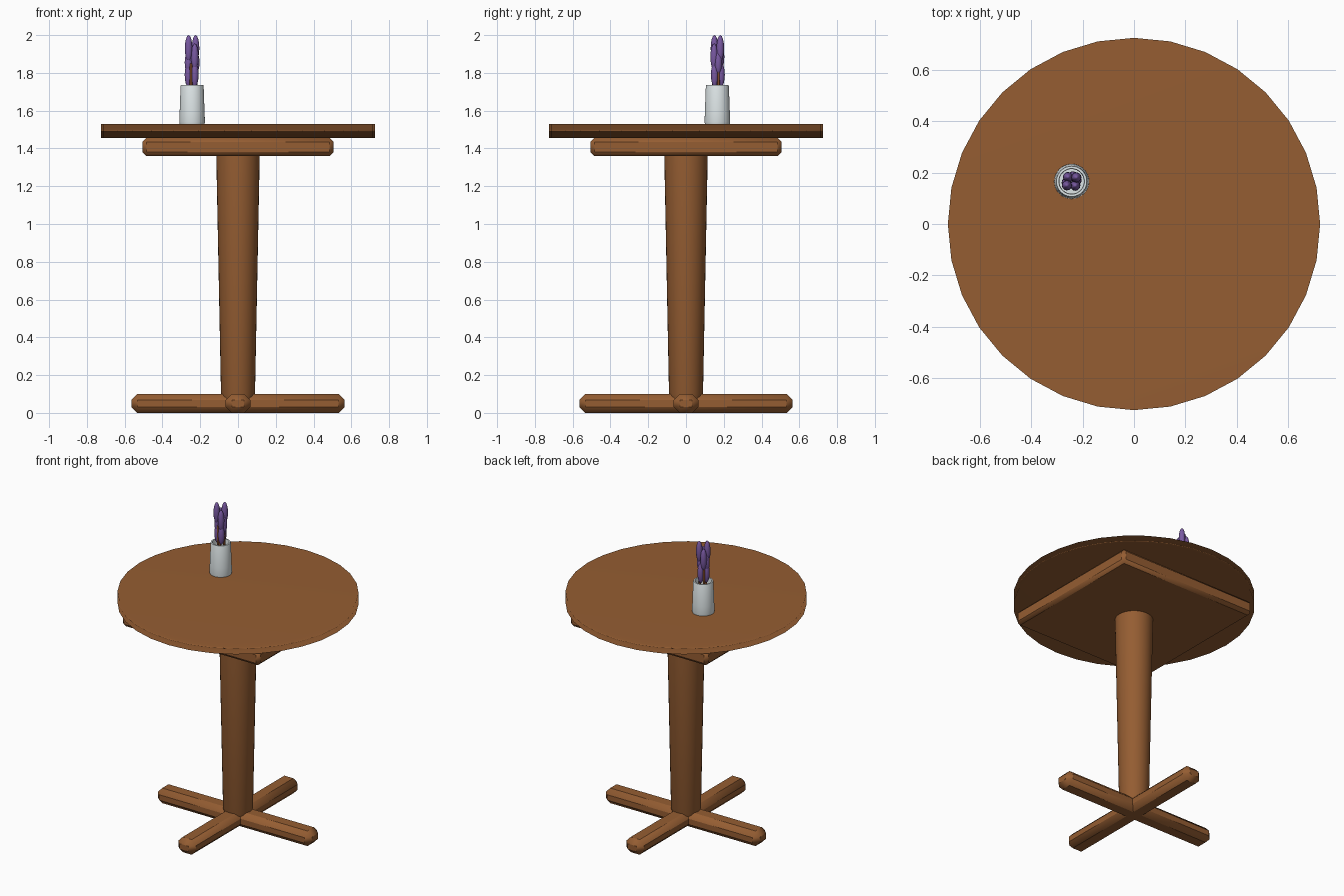
import bpy
import bmesh
from math import cos, sin, pi, radians

cube = bpy.data.objects.get("Cube")
if cube:
    bpy.data.objects.remove(cube, do_unlink=True)


def material(name, rgb):
    mat = bpy.data.materials.new(name)
    mat.use_nodes = True
    mat.diffuse_color = (*rgb, 1)
    mat.node_tree.nodes["Principled BSDF"].inputs["Base Color"].default_value = (*rgb, 1)
    return mat


WOOD = material("warm wood", (0.30, 0.11, 0.032))
CERAMIC = material("pale ceramic", (0.72, 0.78, 0.79))
PURPLE = material("lavender purple", (0.19, 0.10, 0.36))
STEM = material("brown stem", (0.22, 0.07, 0.025))


def finish(name, mat, angle=50):
    obj = bpy.context.object
    obj.name = name
    obj.data.name = name
    obj.data.materials.append(mat)
    bpy.ops.object.shade_smooth_by_angle(angle=radians(angle))
    return obj


def box(name, size, centre, bevel, mat):
    bpy.ops.mesh.primitive_cube_add(size=1, location=centre)
    bpy.context.object.scale = size
    bpy.ops.object.transform_apply(location=False, rotation=False, scale=True)
    obj = finish(name, mat)
    mod = obj.modifiers.new("rounded edges", "BEVEL")
    mod.width = bevel
    mod.segments = 1
    return obj


def lathe(name, profile, centre, mat, sides=32):
    """Spin a list of (radius, height) points about the vertical axis."""
    bm = bmesh.new()
    rings = []
    for r, z in profile:
        rings.append([bm.verts.new((r * cos(2 * pi * i / sides), r * sin(2 * pi * i / sides), z))
                      for i in range(sides)])
    for low, high in zip(rings, rings[1:]):
        for i in range(sides):
            j = (i + 1) % sides
            bm.faces.new((low[i], low[j], high[j], high[i]))
    bm.faces.new(rings[0][::-1])
    bm.faces.new(rings[-1])
    mesh = bpy.data.meshes.new(name)
    bm.to_mesh(mesh)
    bm.free()
    obj = bpy.data.objects.new(name, mesh)
    bpy.context.collection.objects.link(obj)
    bpy.ops.object.select_all(action="DESELECT")
    obj.select_set(True)
    bpy.context.view_layer.objects.active = obj
    obj.location = centre
    return finish(name, mat)


# Round top, its edge shading blended into the large flat faces
bpy.ops.mesh.primitive_cylinder_add(vertices=32, radius=0.725, depth=0.075, location=(0, 0, 1.4925))
top = finish("table_top", WOOD, 180)
top.modifiers.new("flat face shading", "WEIGHTED_NORMAL")

# Square support plate, tapered column and crossed feet
box("support_plate", (1.01, 1.01, 0.095), (0, 0, 1.4075), 0.02, WOOD)
lathe("column", [(0.07, 0.04), (0.09, 0.1), (0.115, 1.36), (0.115, 1.37)], (0, 0, 0), WOOD)
box("foot_bar_across", (1.13, 0.13, 0.1), (0, 0, 0.05), 0.032, WOOD)
box("foot_bar_along", (0.13, 1.13, 0.1), (0, 0, 0.05), 0.032, WOOD)

# Open vase
VX, VY = -0.243, 0.166
lathe("vase", [(0.066, 0), (0.068, 0.01), (0.066, 0.06), (0.061, 0.2), (0.059, 0.205),
               (0.05, 0.205), (0.048, 0.195), (0.05, 0.13)], (VX, VY, 1.53), CERAMIC)


# Flower sprigs: rings of overlapping buds around thin stems
def bud(name, angle, offset, z, half_height, width):
    a = radians(angle)
    bpy.ops.mesh.primitive_uv_sphere_add(
        segments=12, ring_count=8, radius=1,
        location=(VX + offset * cos(a), VY + offset * sin(a), z))
    bpy.context.object.scale = (width, width, half_height)
    finish(name, PURPLE, 180)


layers = [("upper_bud", 40, 2, 0.024, 1.93, 0.07),
          ("middle_bud", 130, 2, 0.022, 1.885, 0.07),
          ("inner_bud", 15, 2, 0.02, 1.855, 0.06),
          ("lower_bud", 75, 3, 0.02, 1.79, 0.065)]
for name, start, count, offset, z, half in layers:
    for k in range(count):
        bud(f"{name}_{k + 1}", start + k * 360 / count, offset, z, half, 0.02)

for k in range(3):
    a = radians(15 + 120 * k)
    bpy.ops.mesh.primitive_cylinder_add(
        vertices=8, radius=0.007, depth=0.2,
        location=(VX + 0.022 * cos(a), VY + 0.022 * sin(a), 1.75))
    finish(f"stem_{k + 1}", STEM)
